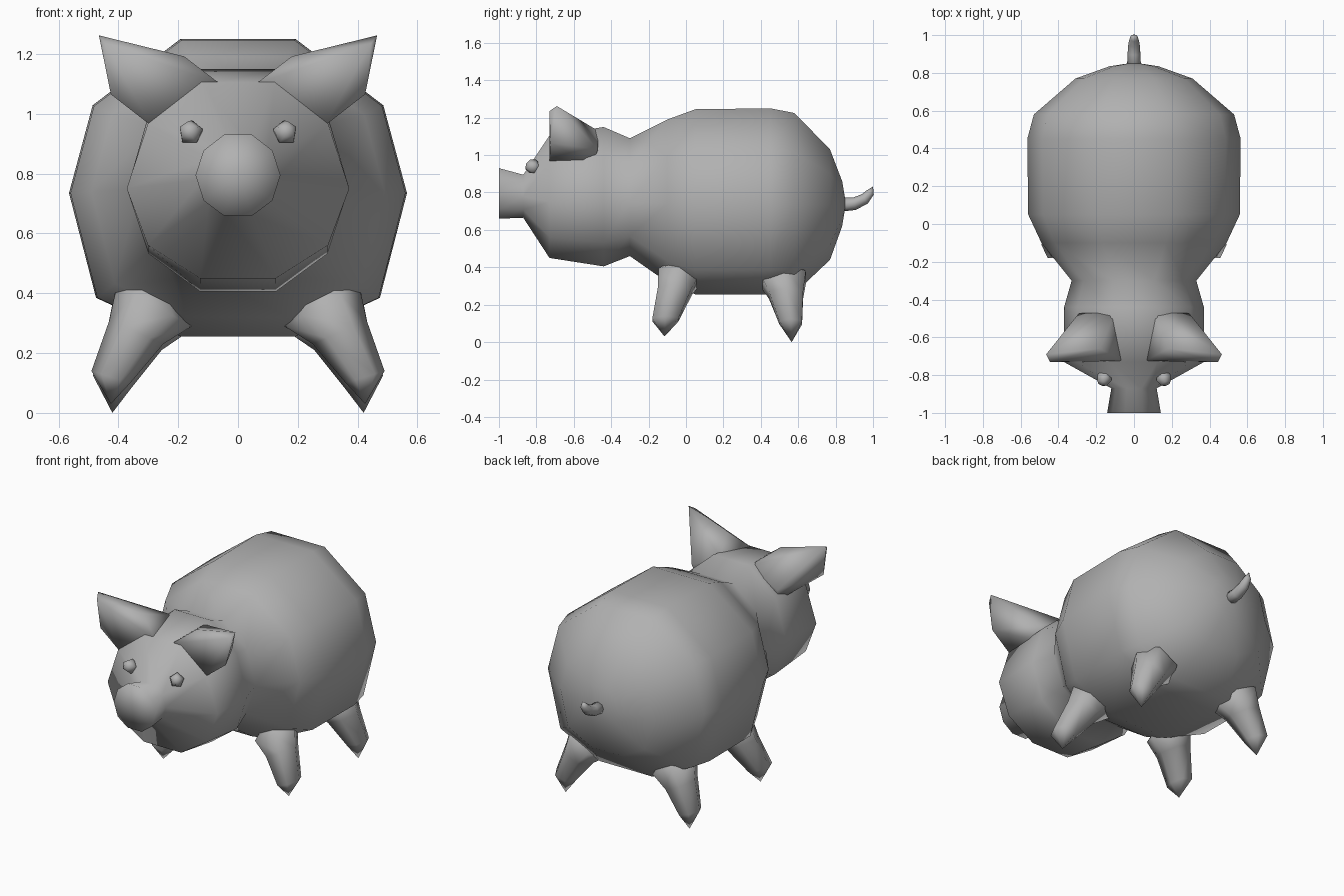
import bpy, bmesh, math
from mathutils import Vector

cube = bpy.data.objects.get("Cube")
if cube:
    bpy.data.objects.remove(cube)

grey = bpy.data.materials.new("plain grey")
grey.use_nodes = True
grey.diffuse_color = (0.44, 0.44, 0.44, 1)
grey.node_tree.nodes["Principled BSDF"].inputs["Base Color"].default_value = (0.44, 0.44, 0.44, 1)


def finish(name, bm, mirror=False):
    bmesh.ops.recalc_face_normals(bm, faces=bm.faces)
    mesh = bpy.data.meshes.new(name)
    bm.to_mesh(mesh)
    bm.free()
    mesh.materials.append(grey)
    mesh.shade_smooth()
    obj = bpy.data.objects.new(name, mesh)
    bpy.context.collection.objects.link(obj)
    if mirror:
        obj.modifiers.new("Mirror", 'MIRROR')


def loft(bm, rings, start, end):
    """Skin a list of point rings and close both ends with fans."""
    loops = [[bm.verts.new(p) for p in ring] for ring in rings]
    n = len(loops[0])
    for a, b in zip(loops, loops[1:]):
        for i in range(n):
            bm.faces.new((a[i], a[(i + 1) % n], b[(i + 1) % n], b[i]))
    for loop, tip in ((loops[0], start), (loops[-1], end)):
        c = bm.verts.new(tip)
        for i in range(n):
            bm.faces.new((loop[i], loop[(i + 1) % n], c))


# Right half of the ten-sided cross-sections, bottom to top (x, z factors)
HEAD = [(0.34, -1), (0.81, -0.63), (1, 0), (0.81, 0.61), (0.33, 1)]
BODY = [(0.34, -1), (0.84, -0.73), (1, 0), (0.86, 0.57), (0.34, 1)]

# Body, head and snout: (profile, y, half width, widest z, top z, bottom z)
sections = [
    (HEAD, -1.00, 0.142, 0.795, 0.93, 0.66),
    (HEAD, -0.87, 0.12, 0.78, 0.895, 0.665),
    (HEAD, -0.73, 0.372, 0.75, 1.105, 0.45),
    (HEAD, -0.44, 0.37, 0.75, 1.15, 0.405),
    (HEAD, -0.30, 0.33, 0.75, 1.09, 0.46),
    (BODY, -0.10, 0.49, 0.74, 1.19, 0.32),
    (BODY, 0.05, 0.56, 0.735, 1.245, 0.255),
    (BODY, 0.45, 0.565, 0.735, 1.25, 0.255),
    (BODY, 0.58, 0.53, 0.735, 1.225, 0.26),
    (BODY, 0.77, 0.31, 0.735, 1.03, 0.44),
    (HEAD, 0.835, 0.13, 0.74, 0.86, 0.62),
]
rings = []
for profile, y, hw, mid, top, bot in sections:
    half = [(hw * x, y, mid + s * ((top - mid) if s > 0 else (mid - bot))) for x, s in profile]
    rings.append(half + [(-x, yy, z) for x, yy, z in reversed(half)])
bm = bmesh.new()
loft(bm, rings, (0, -1.0, 0.795), (0, 0.855, 0.74))
finish("body_and_head", bm)

# Ears: hulls flaring from the upper corners of the head
bm = bmesh.new()
for p in [(0.06, -0.725, 1.10), (0.18, -0.66, 1.192), (0.465, -0.69, 1.262),
          (0.445, -0.73, 1.235), (0.425, -0.725, 1.065), (0.29, -0.73, 0.96),
          (0.29, -0.47, 1.03), (0.10, -0.47, 1.13), (0.27, -0.50, 0.95)]:
    bm.verts.new(p)
bmesh.ops.convex_hull(bm, input=bm.verts)
finish("ears", bm, mirror=True)


# Legs: six-sided tapering stubs splayed outwards, with pointed feet
def legs(name, steps, tip):
    rings = [[(x + rx * math.cos(math.tau * i / 6),
               y + ry * math.sin(math.tau * i / 6),
               z + slope * math.cos(math.tau * i / 6)) for i in range(6)]
             for x, y, z, rx, ry, slope in steps]
    bm = bmesh.new()
    loft(bm, rings, (steps[0][0] - 0.03, steps[0][1], steps[0][2] + 0.1), tip)
    finish(name, bm, mirror=True)


legs("front_legs", [(0.28, -0.03, 0.36, 0.125, 0.135, 0.07),
                    (0.34, -0.06, 0.27, 0.09, 0.105, 0.04),
                    (0.425, -0.11, 0.12, 0.065, 0.08, 0.02)], (0.425, -0.115, 0.03))
legs("back_legs", [(0.285, 0.515, 0.345, 0.125, 0.145, 0.07),
                   (0.345, 0.535, 0.25, 0.09, 0.105, 0.04),
                   (0.42, 0.56, 0.105, 0.065, 0.07, 0.02)], (0.42, 0.565, 0.0))

# Tail: short tube curling upwards (y, z, radius, tilt)
rings = []
for y, z, r, tilt in [(0.83, 0.735, 0.037, 0), (0.90, 0.74, 0.034, 10),
                      (0.955, 0.765, 0.03, 35), (0.985, 0.80, 0.022, 60)]:
    t = math.radians(tilt)
    rings.append([(r * math.cos(math.tau * i / 8),
                   y - r * math.sin(math.tau * i / 8) * math.sin(t),
                   z + r * math.sin(math.tau * i / 8) * math.cos(t)) for i in range(8)])
bm = bmesh.new()
loft(bm, rings, (0, 0.82, 0.735), (0, 1.0, 0.832))
finish("tail", bm)

# Eyes: small five-sided beads facing forwards and outwards
bm = bmesh.new()
bmesh.ops.create_uvsphere(bm, u_segments=5, v_segments=4, radius=0.043)
turn = Vector((0.35, -0.85, 0.35)).to_track_quat('Z', 'Y').to_matrix()
bmesh.ops.rotate(bm, verts=bm.verts, matrix=turn)
bmesh.ops.translate(bm, verts=bm.verts, vec=(0.158, -0.818, 0.937))
finish("eyes", bm, mirror=True)
